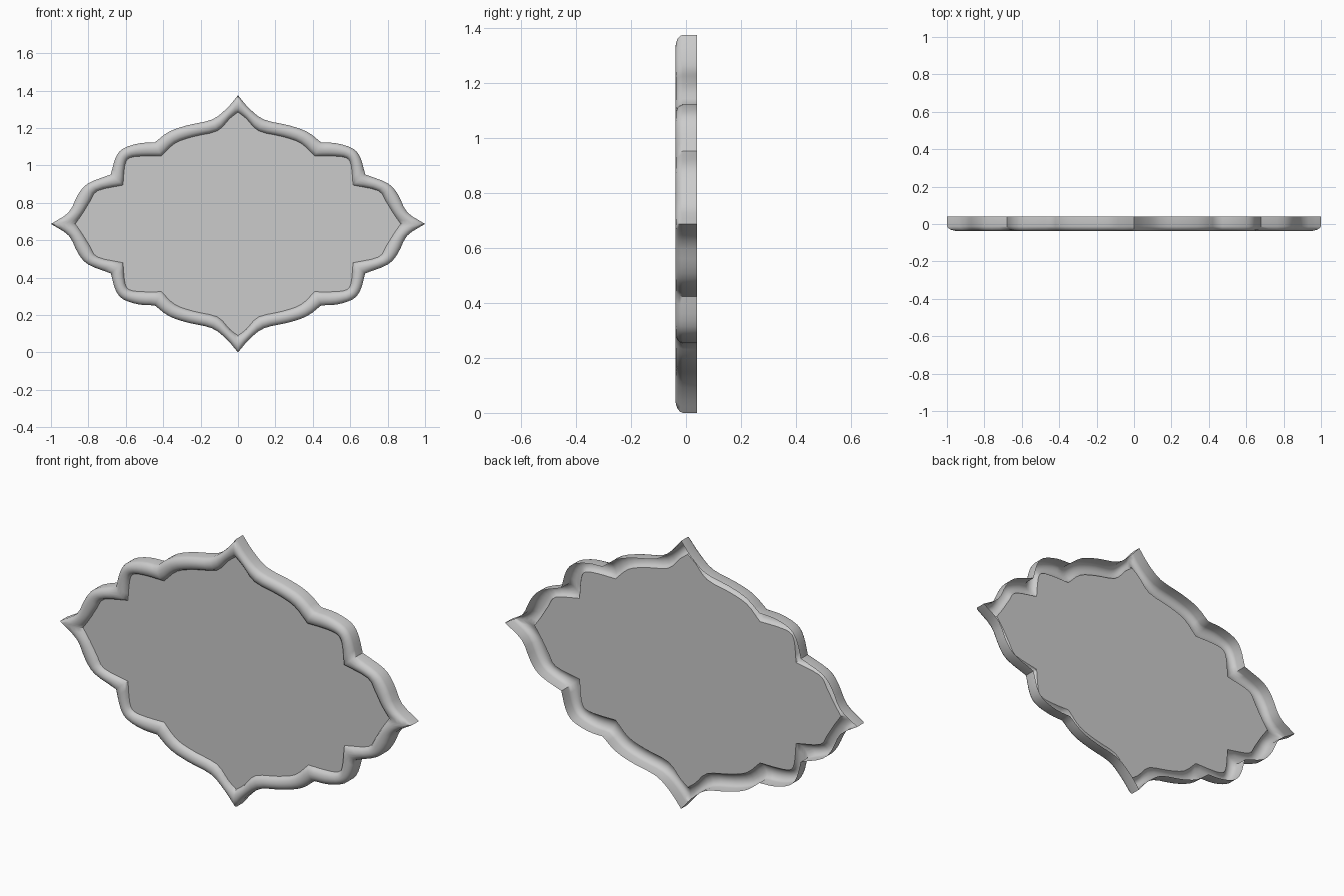
import bpy, bmesh, math
from mathutils import Vector

if "Cube" in bpy.data.objects:
    bpy.data.objects.remove(bpy.data.objects["Cube"])

MID = 0.6875          # height of the horizontal mirror line
CORNERS = (0, 5, 9, 13)  # tips and notches that stay sharp

# Upper right quarter of the frame: outer and inner edges (x, z)
OUTER = [(0, 1.375), (.06, 1.305), (.14, 1.245), (.27, 1.215), (.37, 1.18),
         (.445, 1.123), (.53, 1.118), (.615, 1.09), (.655, 1.04),
         (.68, .952), (.80, .905), (.855, .845), (.905, .75), (1.0, MID)]
INNER = [(0, 1.285), (.045, 1.25), (.11, 1.185), (.235, 1.155), (.335, 1.12),
         (.41, 1.05), (.51, 1.05), (.58, 1.04), (.605, 1.0),
         (.615, .895), (.75, .865), (.79, .81), (.83, .745), (.87, MID)]
# Moulding section: fraction from outer to inner edge, depth y
SECTION = [(0, .04), (0, -.012), (.05, -.022), (.17, -.031), (.35, -.037),
           (.55, -.038), (.75, -.034), (.9, -.027), (1, -.014)]


def smooth_run(pts, steps=3):
    """Catmull-Rom through the points, broken at the corners."""
    out = []
    for a, b in zip(CORNERS, CORNERS[1:]):
        run = [Vector(p) for p in pts[a:b + 1]]
        run = [run[0] * 2 - run[1]] + run + [run[-1] * 2 - run[-2]]
        for i in range(1, len(run) - 2):
            p0, p1, p2, p3 = run[i - 1:i + 3]
            for s in range(steps):
                t = s / steps
                out.append(.5 * (2 * p1 + (p2 - p0) * t
                                 + (2 * p0 - 5 * p1 + 4 * p2 - p3) * t * t
                                 + (3 * p1 - p0 - 3 * p2 + p3) * t ** 3))
    return out + [Vector(pts[-1])]


def full_loop(pts):
    """Mirror a quarter outline into a closed loop."""
    q = smooth_run(pts)
    half = q + [Vector((p.x, 2 * MID - p.y)) for p in reversed(q[:-1])]
    return half + [Vector((-p.x, p.y)) for p in reversed(half[1:-1])]


def finish(name, bm):
    mesh = bpy.data.meshes.new(name)
    bm.to_mesh(mesh)
    bm.free()
    ob = bpy.data.objects.new(name, mesh)
    bpy.context.collection.objects.link(ob)
    bpy.ops.object.select_all(action='DESELECT')
    ob.select_set(True)
    bpy.context.view_layer.objects.active = ob
    bpy.ops.object.shade_smooth_by_angle(angle=math.radians(50))
    return ob


outer, inner = full_loop(OUTER), full_loop(INNER)
n = len(outer)

# Scalloped moulding, open at the back
bm = bmesh.new()
rings = []
for t, y in SECTION:
    ring = []
    for o, i in zip(outer, inner):
        p = o.lerp(i, t)
        ring.append(bm.verts.new((p.x, y, p.y)))
    rings.append(ring)
for r0, r1 in zip(rings, rings[1:]):
    for k in range(n):
        j = (k + 1) % n
        bm.faces.new((r0[k], r1[k], r1[j], r0[j]))
bmesh.ops.recalc_face_normals(bm, faces=bm.faces)
bm.faces.ensure_lookup_table()
if bm.faces[0].normal.dot(bm.faces[0].calc_center_median() - Vector((0, 0, MID))) < 0:
    bmesh.ops.reverse_faces(bm, faces=bm.faces)
finish("scalloped_frame", bm)

# Recessed panel filling the frame, facing the front
bm = bmesh.new()
rim = [bm.verts.new((p.x, SECTION[-1][1], p.y)) for p in inner]
face = bm.faces.new(rim)
face.normal_update()
if face.normal.y > 0:
    face.normal_flip()
bmesh.ops.triangulate(bm, faces=[face])
finish("recessed_panel", bm)
